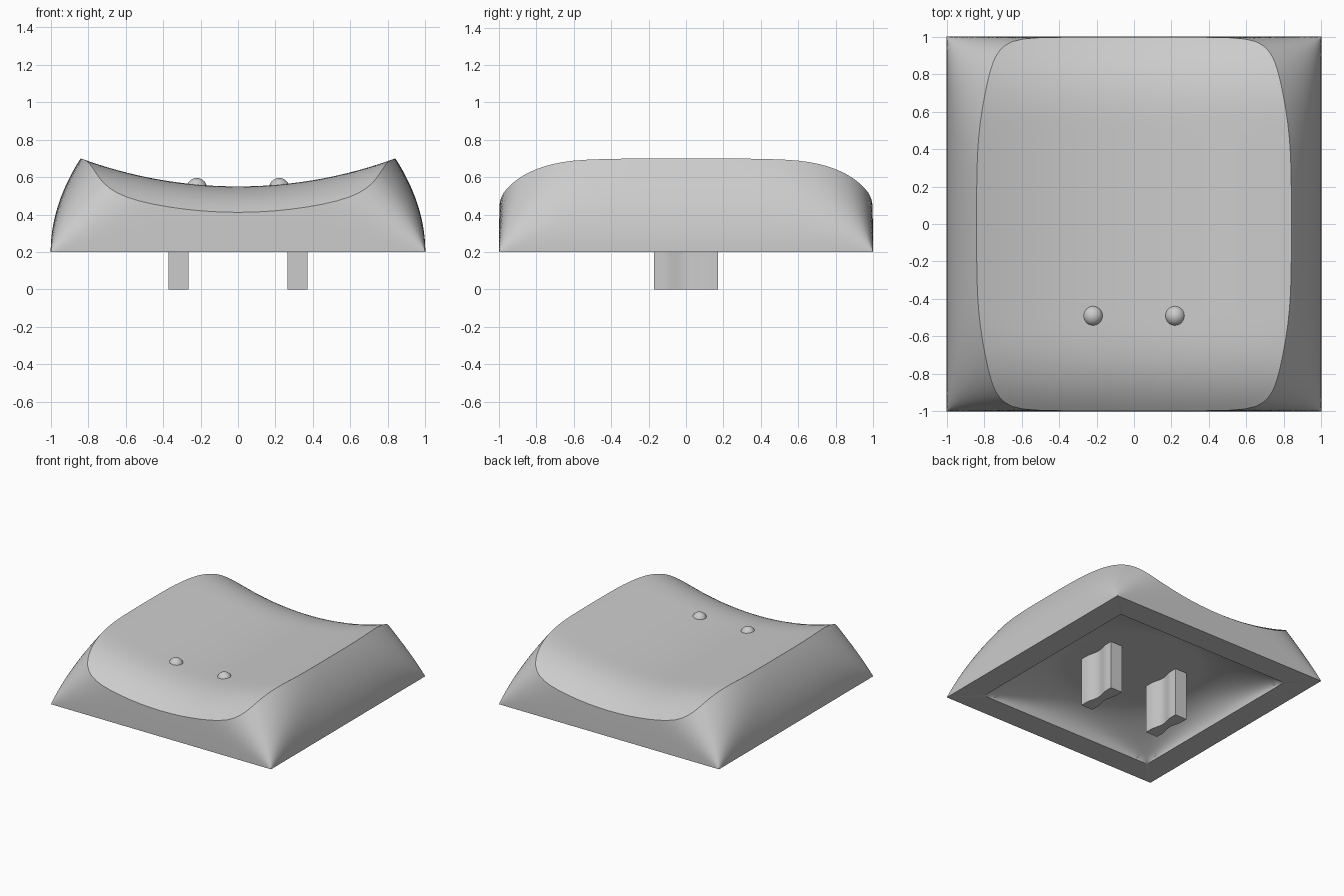
import bpy, bmesh, math
from mathutils import Vector

if "Cube" in bpy.data.objects:
    bpy.data.objects.remove(bpy.data.objects["Cube"])

grey = bpy.data.materials.new("matte_grey")
grey.use_nodes = True
grey.diffuse_color = (0.6, 0.6, 0.6, 1)
grey.node_tree.nodes["Principled BSDF"].inputs["Base Color"].default_value = (0.6, 0.6, 0.6, 1)

BASE, HEIGHT = 0.2, 0.5
SIDE = 32           # segments along each side of the square outline


def finish(bm, name, smooth=True):
    bmesh.ops.recalc_face_normals(bm, faces=bm.faces)
    mesh = bpy.data.meshes.new(name)
    bm.to_mesh(mesh)
    bm.free()
    mesh.materials.append(grey)
    obj = bpy.data.objects.new(name, mesh)
    bpy.context.collection.objects.link(obj)
    if smooth:
        bpy.ops.object.select_all(action='DESELECT')
        obj.select_set(True)
        bpy.context.view_layer.objects.active = obj
        bpy.ops.object.shade_smooth_by_angle(angle=math.radians(32))
    return obj


def outline():
    """Directions around the unit square, corners included."""
    steps = [math.sin(math.pi / 2 * (2 * i / SIDE - 1)) for i in range(SIDE)]
    return ([(t, -1) for t in steps] + [(1, t) for t in steps]
            + [(-t, 1) for t in steps] + [(-1, -t) for t in steps])


def rounded(p, q, a, b, roundness):
    """Point on a superellipse; roundness 0 is a square and 0.5 an ellipse."""
    n = 1 / max(roundness, 0.002)
    k = (abs(p) ** n + abs(q) ** n) ** (1 / n) if roundness > 0 else 1
    return a * p / k, b * q / k


def dish(x, y):
    """Height of the scooped top, which rolls down at the front and back."""
    radius = 2.43
    t = min(max(0, abs(y) - 0.5) / 0.5, 1)
    return 0.55 + radius - math.sqrt(radius ** 2 - x * x) - 0.14 * t ** 2.8


def wall(p, q, u):
    x, y = rounded(p, q, 1 - 0.16 * u * u, 1 - 0.012 * u * u, 0.27 * u)
    return Vector((x, y, BASE + HEIGHT * u))


def wall_top(p, q):
    """Wall height fraction at which the wall meets the dish."""
    lo, hi = 0, 1.1
    for _ in range(40):
        mid = (lo + hi) / 2
        v = wall(p, q, mid)
        if v.z < dish(v.x, v.y):
            lo = mid
        else:
            hi = mid
    return lo


# Cap shell: hollow underside, rim, outer walls and dished top
dirs = outline()
tops = [wall_top(p, q) for p, q in dirs]
rings = []
for i in range(16, -1, -1):
    a = math.pi / 2 * i / 16
    half = 0.5 + 0.3 * math.cos(a)
    rings.append([(*rounded(p, q, half, half, 0.5 * math.sin(a)),
                   BASE + 0.2 * math.sin(a)) for p, q in dirs])
for i in range(25):
    rings.append([wall(p, q, u * i / 24) for (p, q), u in zip(dirs, tops)])
edge = rings[-1]
for i in range(39, 0, -1):
    s = i / 40
    rings.append([(v.x * s, v.y * s, dish(v.x * s, v.y * s)) for v in edge])

bm = bmesh.new()
loops = [[bm.verts.new(co) for co in ring] for ring in rings]
count = len(dirs)
for low, high in zip(loops, loops[1:]):
    for i in range(count):
        j = (i + 1) % count
        bm.faces.new((low[i], low[j], high[j], high[i]))
bm.faces.new(loops[0])
centre = bm.verts.new((0, 0, dish(0, 0)))
for i in range(count):
    bm.faces.new((loops[-1][i], loops[-1][(i + 1) % count], centre))
finish(bm, "cap_shell")

# Mounting legs with waisted sides, and the two finger bumps
for side, label in ((-1, "right"), (1, "left")):
    bm = bmesh.new()
    ys = [-0.172] + [-0.12 + 0.24 * i / 16 for i in range(17)] + [0.172]
    half = [0.054 - 0.01 * (1 + math.cos(math.pi * min(1, abs(y) / 0.12))) for y in ys]
    profile = list(zip(half, ys)) + [(-h, y) for h, y in reversed(list(zip(half, ys)))]
    foot = bm.faces.new([bm.verts.new((side * 0.317 + x, y, 0)) for x, y in profile])
    ext = bmesh.ops.extrude_face_region(bm, geom=[foot], use_keep_orig=True)
    bmesh.ops.translate(bm, vec=(0, 0, 0.42),
                        verts=[v for v in ext["geom"] if isinstance(v, bmesh.types.BMVert)])
    finish(bm, label + "_mounting_leg")

    bm = bmesh.new()
    bmesh.ops.create_uvsphere(bm, u_segments=32, v_segments=16, radius=0.055)
    bmesh.ops.translate(bm, vec=(side * 0.22, -0.49, 0.54), verts=bm.verts)
    finish(bm, label + "_finger_bump")
